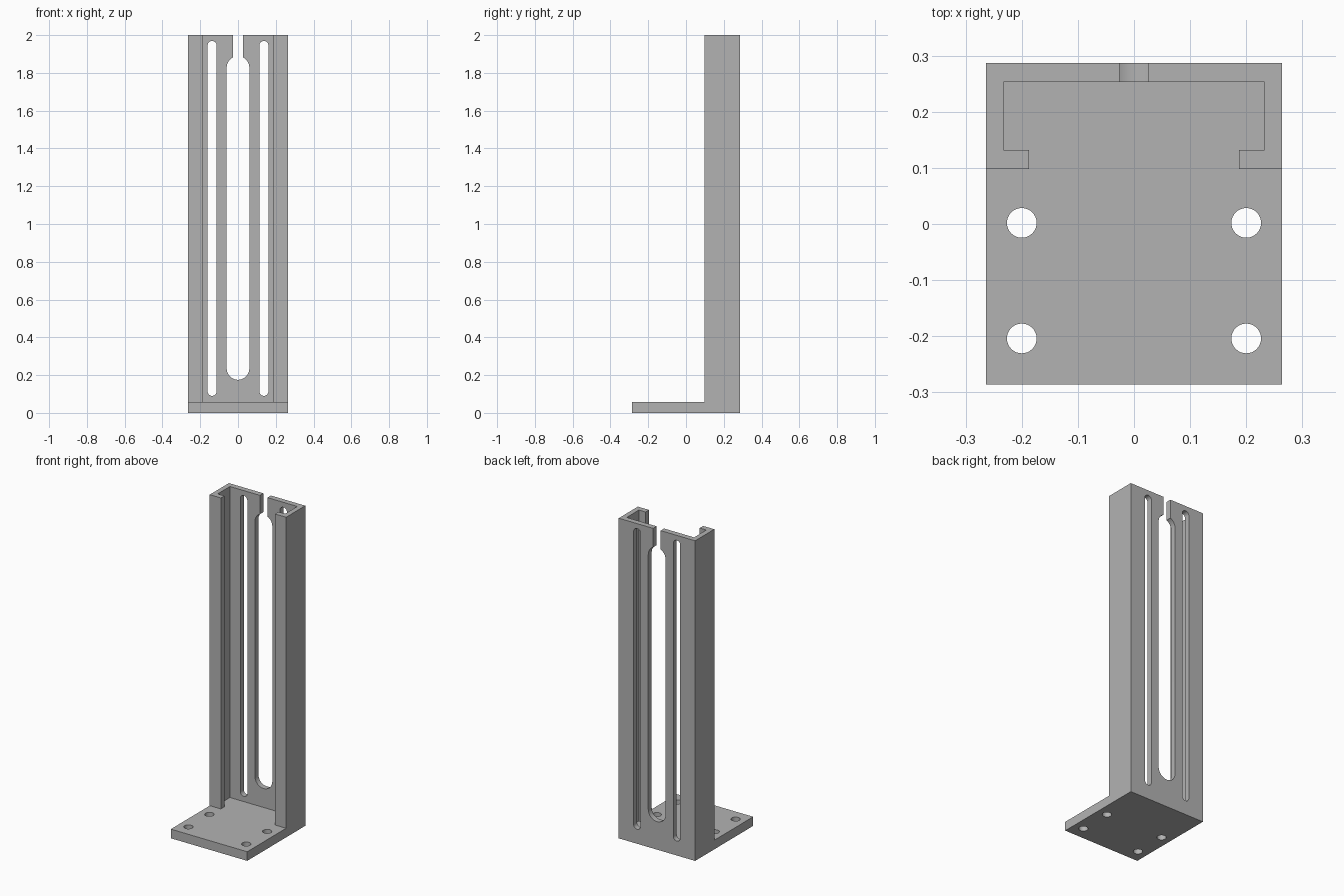
import bpy
import bmesh
from math import acos, cos, pi, sin
from mathutils import Vector

HALF_W, BACK, FRONT, TOP = 0.264, 0.287, -0.286, 2.0
LIP, BASE = 0.098, 0.057

cube = bpy.data.objects.get("Cube")
if cube:
    bpy.data.objects.remove(cube, do_unlink=True)

grey = bpy.data.materials.new("plain grey")
grey.use_nodes = True
colour = (0.45, 0.45, 0.45, 1)
grey.diffuse_color = colour
grey.node_tree.nodes["Principled BSDF"].inputs["Base Color"].default_value = colour


def prism(name, points, sweep):
    """Solid made by sweeping a flat outline along a vector."""
    bm = bmesh.new()
    face = bm.faces.new([bm.verts.new(p) for p in points])
    swept = bmesh.ops.extrude_face_region(bm, geom=[face])["geom"]
    verts = [v for v in swept if isinstance(v, bmesh.types.BMVert)]
    bmesh.ops.translate(bm, verts=verts, vec=Vector(sweep))
    bmesh.ops.recalc_face_normals(bm, faces=bm.faces)
    mesh = bpy.data.meshes.new(name)
    bm.to_mesh(mesh)
    bm.free()
    mesh.materials.append(grey)
    obj = bpy.data.objects.new(name, mesh)
    bpy.context.collection.objects.link(obj)
    return obj


def arc(cx, cy, r, start, end, steps=16):
    angles = [start + (end - start) * i / steps for i in range(steps + 1)]
    return [(cx + r * cos(a), cy + r * sin(a)) for a in angles]


def wall_cutter(name, outline):
    return prism(name, [(x, BACK - 0.07, z) for x, z in outline], (0, 0.14, 0))


# L-shaped body: base plate and upright
side = [(FRONT, 0), (BACK, 0), (BACK, TOP), (LIP, TOP), (LIP, BASE), (FRONT, BASE)]
bracket = prism("slotted_bracket", [(-HALF_W, y, z) for y, z in side], (2 * HALF_W, 0, 0))

# Channel interior, leaving the inward lips
half = [(0.187, 0.05), (0.187, 0.132), (0.233, 0.132), (0.233, 0.253)]
plan = half + [(-x, y) for x, y in reversed(half)]
cutters = [prism("channel_cutter", [(x, y, BASE) for x, y in plan], (0, 0, TOP))]

# Central slot with a narrow neck open at the top
r, neck, high, low = 0.06, 0.026, 1.828, 0.235
a = acos(neck / r)
keyhole = (arc(0, low, r, pi, 2 * pi) + arc(0, high, r, 0, a)
           + [(neck, TOP + 0.1), (-neck, TOP + 0.1)] + arc(0, high, r, pi - a, pi))
cutters.append(wall_cutter("centre_slot_cutter", keyhole))

# Narrow side slots and base mounting holes
for s in (-1, 1):
    slot = arc(s * 0.137, 0.114, 0.024, pi, 2 * pi) + arc(s * 0.137, 1.945, 0.024, 0, pi)
    cutters.append(wall_cutter("side_slot_cutter", slot))
    for y in (0.002, -0.204):
        ring = arc(s * 0.2, y, 0.0265, 0, 2 * pi, 32)[:-1]
        cutters.append(prism("hole_cutter", [(x, yy, -0.05) for x, yy in ring], (0, 0, 0.2)))

for cutter in cutters:
    mod = bracket.modifiers.new(cutter.name, "BOOLEAN")
    mod.operation = "DIFFERENCE"
    mod.solver = "EXACT"
    mod.object = cutter
    cutter.hide_render = True
    cutter.hide_set(True)

# Bake the cuts, then smooth only the rounded walls
bpy.ops.object.select_all(action="DESELECT")
bracket.select_set(True)
bpy.context.view_layer.objects.active = bracket
for mod in list(bracket.modifiers):
    bpy.ops.object.modifier_apply(modifier=mod.name)
for cutter in cutters:
    bpy.data.objects.remove(cutter, do_unlink=True)
bpy.ops.object.shade_smooth_by_angle(angle=pi / 6)
